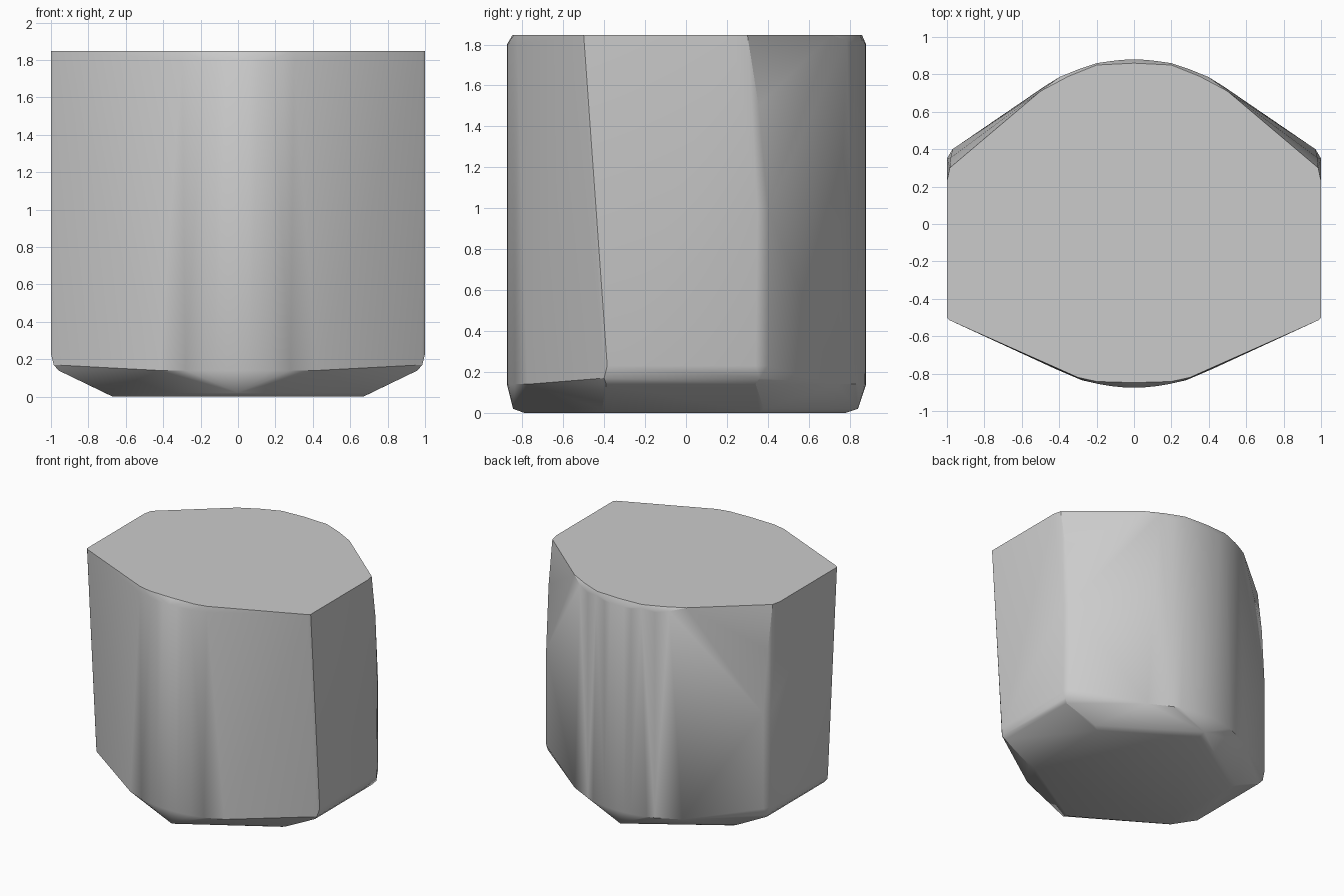
import bpy
import bmesh
import math

cube = bpy.data.objects.get("Cube")
if cube:
    bpy.data.objects.remove(cube, do_unlink=True)

grey = bpy.data.materials.new("plain_grey")
grey.use_nodes = True
COLOUR = (0.6, 0.6, 0.6, 1)
grey.diffuse_color = COLOUR
grey.node_tree.nodes["Principled BSDF"].inputs["Base Color"].default_value = COLOUR

# Half outlines (x >= 0) at each height; the solid is their shared convex skin
sections = [
    # flat hexagonal base and its small rounded rim
    (0.0, [(0, -0.79), (0.67, -0.39), (0.67, 0.36), (0, 0.78)]),
    (0.02, [(0, -0.845), (0.71, -0.41), (0.71, 0.38), (0, 0.84)]),
    # chamfer shoulder
    (0.14, [(0.28, -0.835), (0.42, -0.775), (0.96, -0.39), (0.96, 0.34),
            (0.48, 0.735), (0.3, 0.825)]),
    (0.17, [(0.985, -0.4), (0.985, 0.36)]),
    (0.23, [(1, -0.385), (1, 0.34), (0.97, 0.4)]),
    # upright back corner, leaning inward higher up
    (1.0, [(1, 0.35), (0.97, 0.4)]),
    (1.5, [(1, 0.28), (0.98, 0.355)]),
    # rim and flat top
    (1.82, [(0.2, 0.86), (0.4, 0.785)]),
    (1.847, [(1, -0.5), (0.985, -0.515), (0.3, -0.82), (0.2, -0.842),
             (0, -0.848), (1, 0.23), (0.985, 0.3), (0.5, 0.71),
             (0.35, 0.79), (0.2, 0.85), (0, 0.86)]),
]
points = [(x, y, z) for z, outline in sections for x, y in outline]

# Curved front and back walls
for z in (0.14, 1.8):
    for i in range(6):
        x = 0.06 * i
        points.append((x, -0.875 + 0.55 * x * x, z))
        points.append((x, 0.88 - 0.6 * x * x, z))

bm = bmesh.new()
for x, y, z in points:
    for side in ((1, -1) if x else (1,)):
        bm.verts.new((side * x, y, z))
hull = bmesh.ops.convex_hull(bm, input=bm.verts[:])
loose = [v for v in bm.verts if not v.link_faces]
bmesh.ops.delete(bm, geom=loose, context='VERTS')
bmesh.ops.dissolve_limit(bm, angle_limit=math.radians(0.5),
                         verts=bm.verts[:], edges=bm.edges[:])
bmesh.ops.recalc_face_normals(bm, faces=bm.faces[:])

mesh = bpy.data.meshes.new("rounded_block")
bm.to_mesh(mesh)
bm.free()
mesh.materials.append(grey)
block = bpy.data.objects.new("rounded_block", mesh)
bpy.context.collection.objects.link(block)
bpy.context.view_layer.objects.active = block
block.select_set(True)
bpy.ops.object.shade_smooth_by_angle(angle=math.radians(30))
